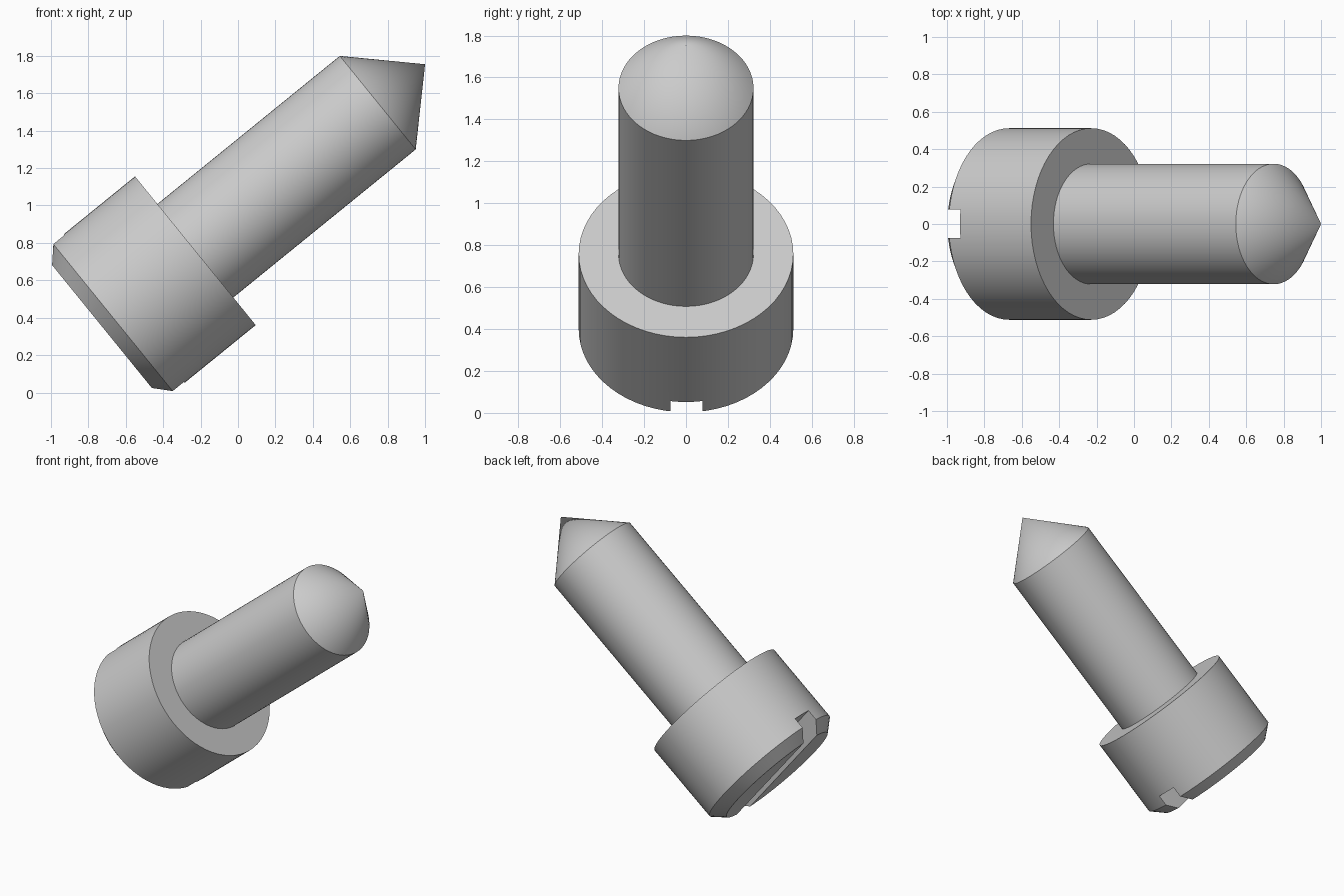
import bpy, bmesh, math
from mathutils import Matrix, Vector

old = bpy.data.objects.get("Cube")
if old:
    bpy.data.objects.remove(old)

SIDES = 64
# Local z runs from the head to the tip; the origin is the underside of the head
PLACE = Matrix.Translation((-0.228, 0, 0.758)) @ Matrix.Rotation(math.radians(50.93), 4, 'Y')

steel = bpy.data.materials.new("grey steel")
steel.use_nodes = True
grey = (0.6, 0.6, 0.6, 1)
steel.diffuse_color = grey
steel.node_tree.nodes["Principled BSDF"].inputs["Base Color"].default_value = grey


def finish(name, bm):
    """Turn a bmesh into a tilted, coloured object."""
    bmesh.ops.recalc_face_normals(bm, faces=bm.faces)
    mesh = bpy.data.meshes.new(name)
    bm.to_mesh(mesh)
    bm.free()
    mesh.materials.append(steel)
    obj = bpy.data.objects.new(name, mesh)
    bpy.context.collection.objects.link(obj)
    obj.matrix_world = PLACE
    return obj


def lathe(name, profile):
    """Spin (radius, height) points around local z."""
    bm = bmesh.new()
    verts = [bm.verts.new((r, 0, z)) for r, z in profile]
    edges = [bm.edges.new(pair) for pair in zip(verts, verts[1:])]
    bmesh.ops.spin(bm, geom=verts + edges, axis=(0, 0, 1), cent=(0, 0, 0),
                   steps=SIDES, angle=math.tau)
    bmesh.ops.remove_doubles(bm, verts=bm.verts, dist=1e-4)
    return finish(name, bm)


def activate(obj):
    bpy.ops.object.select_all(action='DESELECT')
    obj.select_set(True)
    bpy.context.view_layer.objects.active = obj


# Whole screw: chamfered head, flat shoulder, plain shank and pointed tip
screw = lathe("slotted_screw", [
    (0, -0.643), (0.43, -0.643), (0.512, -0.567), (0.512, 0),
    (0.322, 0), (0.322, 1.256), (0, 1.582)])

# Driver slot across the head
bm = bmesh.new()
bmesh.ops.create_cube(bm, size=1)
bmesh.ops.scale(bm, verts=bm.verts, vec=(1.4, 0.152, 0.4))
bmesh.ops.translate(bm, verts=bm.verts, vec=Vector((0, 0.002, -0.69)))
cutter = finish("slot_cutter", bm)
cutter.hide_render = True

activate(screw)
cut = screw.modifiers.new("driver_slot", 'BOOLEAN')
cut.operation = 'DIFFERENCE'
cut.solver = 'EXACT'
cut.object = cutter
bpy.ops.object.modifier_apply(modifier=cut.name)
bpy.data.objects.remove(cutter)

# Round walls smooth, rims and slot crisp
activate(screw)
bpy.ops.object.shade_smooth_by_angle(angle=math.radians(30))
